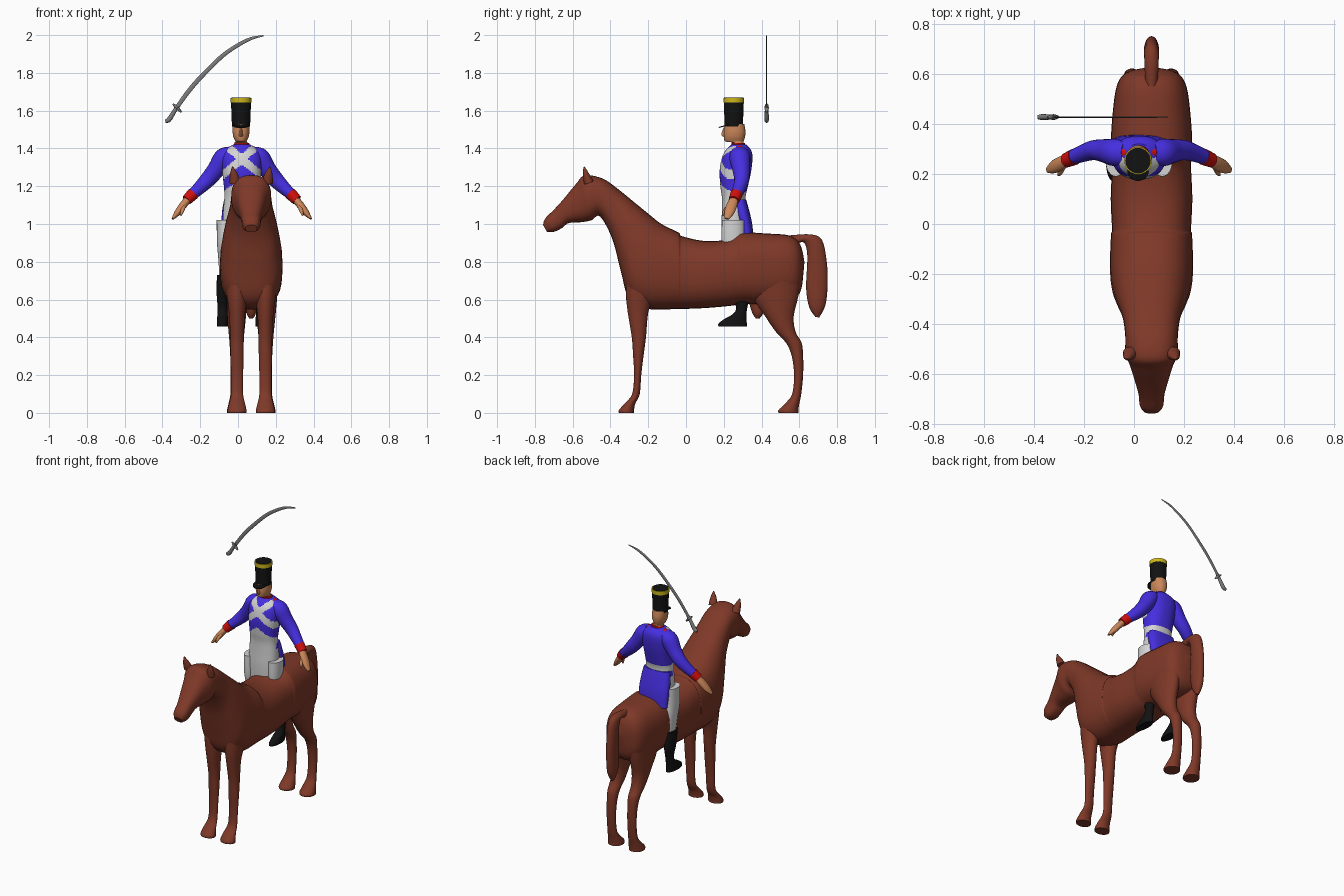
import bpy, bmesh, math
from mathutils import Vector

HX, RX = 0.07, 0.02          # centre lines of horse and rider


def mat(name, r, g, b):
    m = bpy.data.materials.new(name)
    m.diffuse_color = (r, g, b, 1)
    return m


BROWN = mat("horse_brown", 0.21, 0.04, 0.021)
BLUE = mat("coat_blue", 0.06, 0.028, 0.75)
WHITE = mat("cloth_white", 0.66, 0.66, 0.66)
BLACK = mat("leather_black", 0.006, 0.006, 0.006)
RED = mat("trim_red", 0.62, 0.005, 0.004)
SKIN = mat("skin", 0.60, 0.24, 0.10)
GOLD = mat("gold_band", 0.62, 0.48, 0.01)
STEEL = mat("steel", 0.20, 0.20, 0.20)


def smooth_rows(rows, steps):
    """Catmull-Rom interpolation between rows of numbers."""
    out = []
    for i in range(len(rows) - 1):
        p0, p1, p2 = rows[max(i - 1, 0)], rows[i], rows[i + 1]
        p3 = rows[min(i + 2, len(rows) - 1)]
        for s in range(steps):
            t = s / steps
            out.append([0.5 * (2 * b + (c - a) * t + (2 * a - 5 * b + 4 * c - d) * t * t
                               + (3 * b - a - 3 * c + d) * t ** 3)
                        for a, b, c, d in zip(p0, p1, p2, p3)])
    return out + [list(rows[-1])]


def loft(name, rings, mats, n=24, power=2.0, rule=None, angle=40):
    """Skin superellipse rings given as (centre, u axis, v axis)."""
    bm = bmesh.new()
    loops = []
    for c, u, v in rings:
        loop = []
        for k in range(n):
            a = 2 * math.pi * k / n
            ca, sa = math.cos(a), math.sin(a)
            loop.append(bm.verts.new(c + u * math.copysign(abs(ca) ** (2 / power), ca)
                                     + v * math.copysign(abs(sa) ** (2 / power), sa)))
        loops.append(loop)
    for A, B in zip(loops, loops[1:]):
        for k in range(n):
            bm.faces.new((A[k], A[(k + 1) % n], B[(k + 1) % n], B[k]))
    bm.faces.new(loops[0])
    bm.faces.new(loops[-1])
    bmesh.ops.recalc_face_normals(bm, faces=bm.faces)
    if rule:
        for f in bm.faces:
            f.material_index = rule(f.calc_center_median())
    me = bpy.data.meshes.new(name)
    bm.to_mesh(me)
    bm.free()
    ob = bpy.data.objects.new(name, me)
    bpy.context.collection.objects.link(ob)
    for m in mats:
        me.materials.append(m)
    bpy.ops.object.select_all(action='DESELECT')
    ob.select_set(True)
    bpy.context.view_layer.objects.active = ob
    bpy.ops.object.shade_smooth_by_angle(angle=math.radians(angle))
    return ob


def profile(name, rows, mats, steps=4, **kw):
    """Rows of (y1, z1, y2, z2, x centre, half width): opposite outline points."""
    rings = []
    for y1, z1, y2, z2, x, w in smooth_rows(rows, steps):
        rings.append((Vector((x, (y1 + y2) / 2, (z1 + z2) / 2)), Vector((w, 0, 0)),
                      Vector((0, (y1 - y2) / 2, (z1 - z2) / 2))))
    return loft(name, rings, mats, **kw)


def upright(name, rows, x, mats, **kw):
    """Rows of (y front, y back, z, half width) around a fixed x."""
    return profile(name, [(a, z, b, z, x, w) for a, b, z, w in rows], mats, **kw)


def tube(name, rows, mats, steps=4, **kw):
    """Rows of (x, y, z, radius, depth radius) along a path."""
    pts = smooth_rows(rows, steps)
    rings = []
    for i, p in enumerate(pts):
        t = (Vector(pts[min(i + 1, len(pts) - 1)][:3]) - Vector(pts[max(i - 1, 0)][:3])).normalized()
        u = t.cross(Vector((0, 1, 0))).normalized()
        rings.append((Vector(p[:3]), u * p[3], u.cross(t) * p[4]))
    return loft(name, rings, mats, **kw)


# --- Horse: trunk, neck and head in one skin ---
trunk = [(.627, .80, .622, .74, .02), (.605, .89, .605, .64, .10), (.55, .938, .545, .59, .14),
         (.42, .95, .40, .575, .158), (.30, .957, .30, .577, .163), (.275, .95, .27, .572, .158),
         (.22, .918, .22, .565, .158), (.10, .910, .10, .555, .163), (-.02, .935, -.02, .55, .158),
         (-.04, .955, -.05, .55, .162), (-.13, 1.0, -.20, .55, .166), (-.20, 1.055, -.30, .60, .160),
         (-.28, 1.12, -.345, .75, .140), (-.36, 1.185, -.39, .92, .115),
         (-.44, 1.24, -.455, 1.04, .105), (-.535, 1.258, -.50, 1.02, .104),
         (-.58, 1.215, -.55, 1.01, .086), (-.65, 1.13, -.62, 1.005, .064),
         (-.70, 1.075, -.655, .98, .052), (-.745, 1.03, -.695, .96, .047),
         (-.757, .995, -.735, .957, .030)]
profile("horse_body", [(a, b, c, d, HX, w) for a, b, c, d, w in trunk], [BROWN],
        n=32, power=2.5, steps=5)

front_leg = [(-.32, -.15, .72, .065), (-.318, -.17, .62, .055), (-.308, -.20, .53, .043),
             (-.287, -.212, .40, .036), (-.28, -.225, .30, .035), (-.275, -.237, .20, .032),
             (-.285, -.245, .10, .032), (-.325, -.268, .05, .042), (-.355, -.275, .015, .050),
             (-.355, -.275, 0, .050)]
hind_leg = [(.34, .61, .74, .07), (.35, .595, .62, .06), (.42, .57, .51, .050),
            (.475, .58, .43, .042), (.53, .612, .37, .037), (.56, .62, .30, .033),
            (.572, .62, .20, .031), (.562, .61, .10, .032), (.525, .60, .05, .042),
            (.49, .595, .015, .050), (.49, .595, 0, .050)]
for side, s in (("right", -1), ("left", 1)):
    upright(side + "_front_leg", front_leg, HX + s * .075, [BROWN])
    upright(side + "_hind_leg", hind_leg, HX + s * .078, [BROWN])
    x = HX + s * .085
    tube(side + "_ear", [(x, -.515, 1.22, .030, .026), (x + s * .008, -.53, 1.265, .02, .016),
                         (x + s * .014, -.54, 1.303, .003, .003)], [BROWN], n=12)

tail = [(.55, .94, .55, .87, .025), (.66, .945, .615, .905, .028), (.72, .915, .638, .87, .030),
        (.745, .80, .642, .80, .030), (.750, .68, .636, .66, .030), (.738, .57, .652, .56, .027),
        (.705, .505, .685, .508, .010)]
profile("tail", [(a, b, c, d, HX, w) for a, b, c, d, w in tail], [BROWN])
upright("belly_sheath", [(.33, .43, .60, .03), (.35, .41, .53, .025), (.37, .39, .50, .01)], HX, [BROWN], n=12)


# --- Rider: torso with cut-away coat, waistcoat, belt and cross belts ---
def coat_colour(c):
    x, y, z = c.x - RX, c.y, c.z
    if z < 1.09:
        return 1
    if 1.125 < z < 1.17:
        return 1
    if y < .25 and z < 1.17 + .75 * max(0, .10 - abs(x)):
        return 1
    if y < .265 and z > 1.17 and min(abs(z - 1.345 - .85 * x), abs(z - 1.345 + .85 * x)) < .026:
        return 1
    return 0


upright("torso", [(.19, .31, .86, .092), (.187, .32, .98, .10), (.19, .32, 1.07, .098),
                  (.19, .315, 1.14, .092), (.182, .328, 1.20, .095), (.178, .345, 1.28, .103),
                  (.19, .352, 1.35, .107), (.21, .345, 1.39, .088), (.24, .32, 1.42, .045)],
        RX, [BLUE, WHITE], n=72, steps=10, power=2.3, rule=coat_colour)
upright("coat_skirt", [(.255, .318, 1.13, .093), (.255, .335, 1.07, .104), (.28, .352, .99, .108),
                       (.30, .357, .90, .105)], RX, [BLUE], power=2.5)
upright("collar", [(.24, .318, 1.405, .046), (.24, .312, 1.428, .039)], RX, [RED], steps=1)

# --- Legs and boots, arms, cuffs, hands and shoulder straps ---
leg = [(.19, .31, 1.02, .040), (.19, .31, .90, .038), (.21, .32, .80, .030), (.23, .32, .70, .025)]
boot = [(.22, .33, .73, .030), (.24, .338, .63, .031), (.265, .325, .56, .026), (.25, .32, .525, .027),
        (.20, .32, .495, .029), (.172, .322, .473, .030), (.172, .322, .458, .030)]
for side, s in (("right", -1), ("left", 1)):
    upright(side + "_breeches", leg, RX + s * .093, [WHITE])
    upright(side + "_boot", boot, RX + s * .102, [BLACK])

    def arm(part, rows, m, **kw):
        tube(side + "_" + part, [(RX + s * x, *r) for x, *r in rows], [m], n=20, **kw)

    arm("sleeve", [(.055, .285, 1.39, .025, .04), (.092, .285, 1.355, .052, .055),
                   (.135, .292, 1.29, .047, .047), (.18, .295, 1.235, .042, .040),
                   (.23, .28, 1.185, .034, .034), (.275, .262, 1.145, .027, .028)], BLUE)
    arm("cuff", [(.258, .268, 1.160, .033, .033), (.292, .254, 1.126, .028, .029)], RED, steps=1)
    arm("hand", [(.28, .257, 1.135, .020, .022), (.31, .243, 1.10, .020, .028),
                 (.34, .228, 1.06, .017, .026), (.366, .215, 1.028, .006, .012)], SKIN)
    arm("thumb", [(.30, .235, 1.105, .010, .010), (.315, .205, 1.07, .010, .010),
                  (.322, .195, 1.045, .004, .004)], SKIN)
    arm("shoulder_strap", [(.04, .285, 1.414, .006, .015), (.075, .285, 1.398, .008, .016),
                           (.105, .285, 1.384, .007, .016)], RED)

# --- Head and tall hat ---
HC = RX - .004
upright("head", [(.25, .305, 1.39, .034), (.245, .305, 1.43, .034), (.208, .305, 1.437, .030),
                 (.200, .312, 1.46, .040), (.200, .315, 1.49, .045), (.205, .308, 1.53, .044)],
        HC, [SKIN], power=2.2)
upright("nose", [(.196, .22, 1.462, .010), (.186, .22, 1.474, .010), (.198, .22, 1.51, .006)],
        HC, [SKIN], n=10)


def hat_ring(z, r):
    return (.253 - r, .253 + r, z, r)


upright("hat", [hat_ring(1.515, .048), hat_ring(1.645, .053)], HC, [BLACK], steps=1, n=32)
upright("hat_band", [hat_ring(1.642, .0545), hat_ring(1.668, .055)], HC, [GOLD], steps=1, n=32)
upright("hat_top", [hat_ring(1.664, .051), hat_ring(1.670, .051)], HC, [BLACK], steps=1, n=32)
profile("hat_visor", [(.172, 1.508, .25, 1.528, HC, .043), (.174, 1.514, .25, 1.536, HC, .043)],
        [BLACK], steps=1)

# --- Curved sabre floating behind the rider ---
SY = .427
tube("sabre_blade", [(-.325, SY, 1.615, .011, .003), (-.26, SY, 1.705, .012, .003),
                     (-.185, SY, 1.79, .012, .003), (-.07, SY, 1.900, .011, .003),
                     (.05, SY, 1.974, .009, .003), (.135, SY, 1.997, .003, .002)],
     [STEEL], n=8, steps=6)
tube("sabre_grip", [(-.385, SY, 1.545, .009, .008), (-.365, SY, 1.553, .013, .012),
                    (-.335, SY, 1.60, .011, .010), (-.315, SY, 1.63, .012, .009)], [STEEL], n=12)
tube("sabre_guard", [(-.345, SY, 1.635, .004, .004), (-.322, SY, 1.615, .010, .012),
                     (-.30, SY, 1.592, .004, .004)], [STEEL], n=10)
